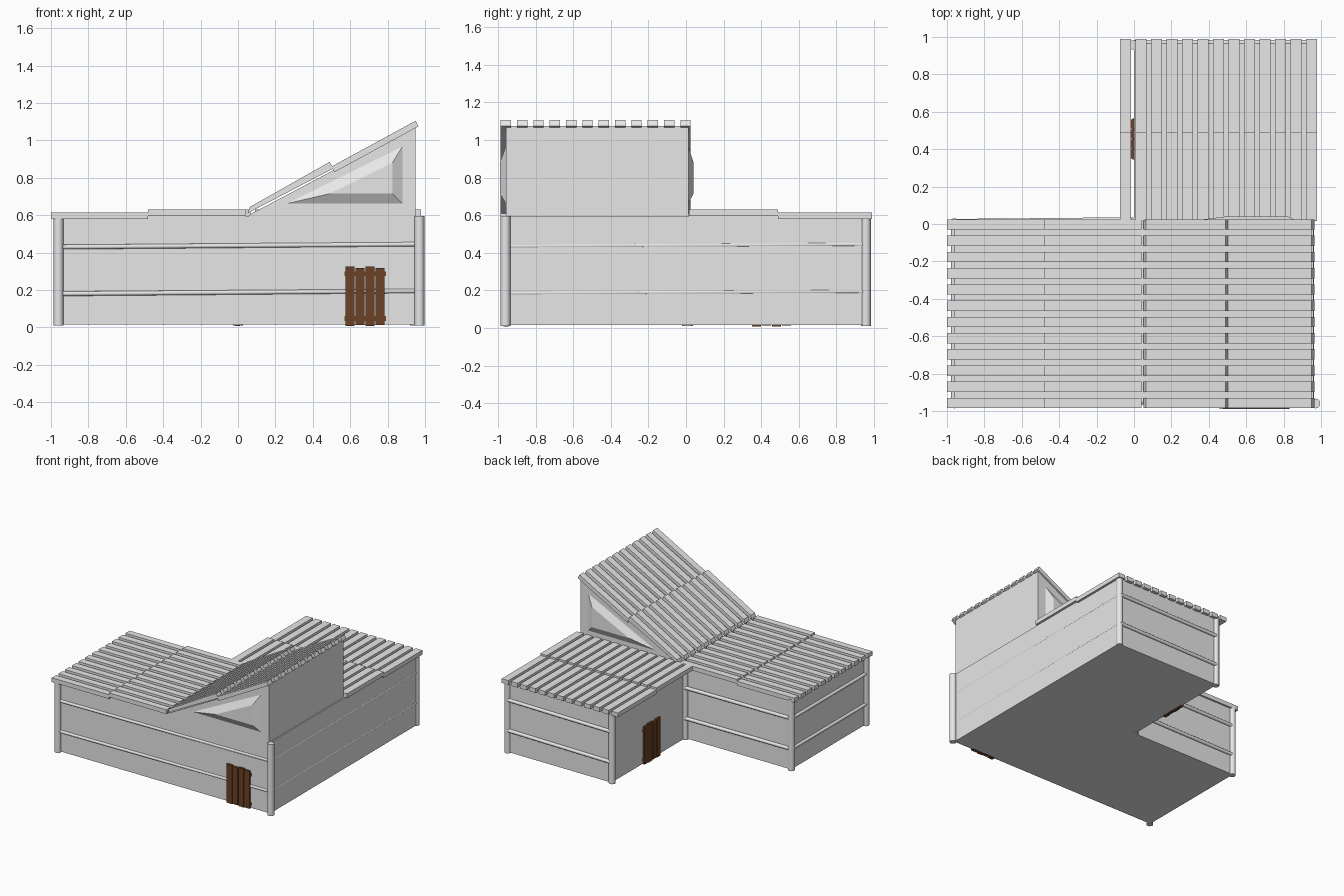
import bpy, bmesh
from mathutils import Vector

cube = bpy.data.objects.get("Cube")
if cube:
    bpy.data.objects.remove(cube)


def material(name, rgb):
    m = bpy.data.materials.new(name)
    m.use_nodes = True
    m.diffuse_color = (*rgb, 1)
    m.node_tree.nodes["Principled BSDF"].inputs["Base Color"].default_value = (*rgb, 1)
    return m


GREY = material("plaster grey", (0.8, 0.8, 0.8))
BROWN = material("dark wood", (0.15, 0.053, 0.018))


def prism(bm, lower, upper):
    """Add a closed solid between two matching rings of points."""
    a = [bm.verts.new(p) for p in lower]
    b = [bm.verts.new(p) for p in upper]
    bm.faces.new(a)
    bm.faces.new(b)
    for i in range(len(a)):
        j = (i + 1) % len(a)
        bm.faces.new((a[i], a[j], b[j], b[i]))


def box(bm, x0, x1, y0, y1, z0, z1):
    ring = ((x0, y0), (x1, y0), (x1, y1), (x0, y1))
    prism(bm, [(x, y, z0) for x, y in ring], [(x, y, z1) for x, y in ring])


def side_profile(bm, profile, y0, y1):
    prism(bm, [(x, y0, z) for x, z in profile], [(x, y1, z) for x, z in profile])


def finish(name, bm, mat=GREY):
    bmesh.ops.recalc_face_normals(bm, faces=bm.faces)
    me = bpy.data.meshes.new(name)
    bm.to_mesh(me)
    bm.free()
    me.materials.append(mat)
    ob = bpy.data.objects.new(name, me)
    bpy.context.collection.objects.link(ob)
    return ob


def pole(name, start, end, radius):
    """Round pole between two points."""
    a, b = Vector(start), Vector(end)
    bm = bmesh.new()
    bmesh.ops.create_cone(bm, cap_ends=True, segments=12, radius1=radius,
                          radius2=radius, depth=(b - a).length)
    ob = finish(name, bm)
    ob.location = (a + b) / 2
    ob.rotation_mode = "QUATERNION"
    ob.rotation_quaternion = (b - a).to_track_quat("Z", "Y")
    for p in ob.data.polygons:
        p.use_smooth = len(p.vertices) == 4


# L-shaped walls with floor and roof deck
bm = bmesh.new()
plan = [(-0.96, -0.955), (0.96, -0.955), (0.96, 0.965), (0.0, 0.965), (0.0, 0.01), (-0.96, 0.01)]
prism(bm, [(x, y, 0.015) for x, y in plan], [(x, y, 0.595) for x, y in plan])
finish("walls", bm)

# Raised lean-to volume
bm = bmesh.new()
side_profile(bm, [(0.06, 0.59), (0.95, 0.59), (0.95, 1.073), (0.06, 0.602)], -0.957, 0.012)
finish("raised_gable", bm)

# Roof slats running across the front wing
STEP, WIDTH = 0.0868, 0.055
slat_profiles = {
    "outer_front_slats": [(-1, 0.58), (-0.48, 0.58), (-0.48, 0.615), (-1, 0.615)],
    "inner_front_slats": [(-0.48, 0.595), (0.04, 0.595), (0.04, 0.63), (-0.48, 0.63)],
    "lower_sloped_slats": [(0.05, 0.61), (0.51, 0.85), (0.49, 0.885), (0.065, 0.645)],
    "upper_sloped_slats": [(0.515, 0.83), (0.965, 1.075), (0.95, 1.105), (0.5, 0.86)],
}
for name, profile in slat_profiles.items():
    bm = bmesh.new()
    for i in range(12):
        y = -0.985 + i * STEP
        side_profile(bm, profile, y, y + WIDTH)
    finish(name, bm)

# Roof slats running along the back wing
for name, y0, y1, z in (("inner_back_slats", 0.015, 0.49, 0.595),
                        ("outer_back_slats", 0.49, 0.99, 0.58)):
    bm = bmesh.new()
    for i in range(13):
        x = -0.075 + i * 0.0828
        box(bm, x, x + 0.06, y0, y1, z, z + 0.035)
    finish(name, bm)

# Bevelled triangular bay on each gable
outer = [(0.21, 0.65), (0.89, 0.65), (0.89, 0.985)]
inner = [(0.49, 0.715), (0.825, 0.715), (0.825, 0.88)]
for name, wall, out in (("front_bay", -0.95, -0.99), ("back_bay", 0.005, 0.04)):
    bm = bmesh.new()
    prism(bm, [(x, wall, z) for x, z in outer], [(x, out, z) for x, z in inner])
    finish(name, bm)

# Corner posts
corners = {"front_right": (-0.96, -0.96), "front_left": (0.97, -0.96),
           "notch_right": (-0.96, 0.005), "notch_inner": (0.0, 0.01),
           "back_right": (0.0, 0.957), "back_left": (0.945, 0.957)}
for name, (x, y) in corners.items():
    pole(name + "_post", (x, y, 0.01), (x, y, 0.595), 0.026)

# Two horizontal rails on each wall, set deep in the front and left walls
for level, z in (("lower", 0.185), ("upper", 0.435)):
    pole(level + "_front_rail", (-0.95, -0.957, z - 0.005), (0.95, -0.951, z + 0.01), 0.012)
    pole(level + "_left_rail", (0.95, -0.95, z), (0.951, 0.95, z + 0.01), 0.012)
    pole(level + "_back_rail", (0.0, 0.97, z), (0.95, 0.97, z + 0.01), 0.014)
    pole(level + "_notch_rail", (-0.95, 0.013, z), (0.0, 0.022, z), 0.014)
    pole(level + "_right_rail", (-0.965, -0.95, z), (-0.965, 0.0, z), 0.013)


# Plank doors: along is the wall direction, out points away from the wall
def door(name, base, along, out):
    along, out, up = Vector(along), Vector(out), Vector((0, 0, 1))
    bm = bmesh.new()

    def plank(s0, s1, d, z0, z1):
        def ring(z):
            return [Vector(base) + along * s + out * k + up * z
                    for s, k in ((s0, -0.01), (s1, -0.01), (s1, d), (s0, d))]
        prism(bm, ring(z0), ring(z1))

    for i in range(4):
        s = -0.104 + i * 0.0533
        plank(s, s + 0.048, 0.016, 0.008 + 0.004 * (i % 2), 0.325 - 0.006 * (i % 2))
    for z in (0.035, 0.275):
        plank(-0.11, 0.11, 0.008, z, z + 0.025)
    finish(name, bm, BROWN)


door("front_door", (0.68, -0.955, 0), (1, 0, 0), (0, -1, 0))
door("side_door", (0.0, 0.455, 0), (0, 1, 0), (-1, 0, 0))
